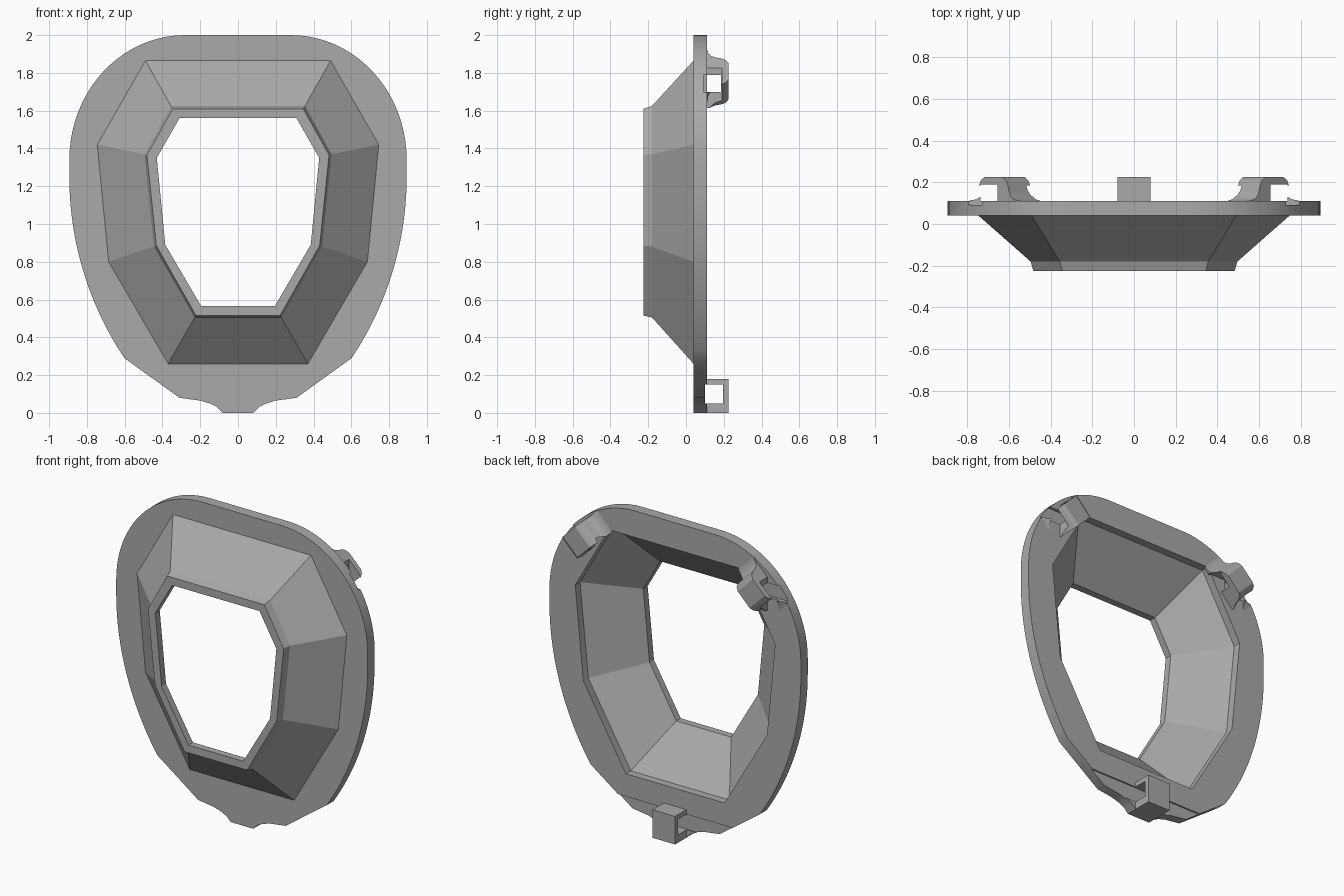
import bpy, bmesh, math
from mathutils import Matrix, Vector

if "Cube" in bpy.data.objects:
    bpy.data.objects.remove(bpy.data.objects["Cube"])

grey = bpy.data.materials.new("mid_grey")
grey.use_nodes = True
COLOUR = (0.4, 0.4, 0.4, 1)
grey.diffuse_color = COLOUR
grey.node_tree.nodes["Principled BSDF"].inputs["Base Color"].default_value = COLOUR


def mirrored(half):
    """Close a right-hand half outline (top to bottom) into a full loop."""
    return half + [(-x, z) for x, z in reversed(half)]


def finish(bm, name):
    bmesh.ops.recalc_face_normals(bm, faces=bm.faces)
    mesh = bpy.data.meshes.new(name)
    bm.to_mesh(mesh)
    bm.free()
    obj = bpy.data.objects.new(name, mesh)
    bpy.context.collection.objects.link(obj)
    mesh.materials.append(grey)
    return obj


def activate(obj):
    bpy.ops.object.select_all(action="DESELECT")
    obj.select_set(True)
    bpy.context.view_layer.objects.active = obj


def box(name, low, high):
    bm = bmesh.new()
    bmesh.ops.create_cube(bm, size=1)
    low, high = Vector(low), Vector(high)
    for v in bm.verts:
        v.co = (low + high) / 2 + v.co * (high - low)
    return finish(bm, name)


def cut(obj, low, high):
    cutter = box("cutter", low, high)
    cutter.hide_render = True
    mod = obj.modifiers.new("cut", "BOOLEAN")
    mod.operation = "DIFFERENCE"
    mod.solver = "EXACT"
    mod.object = cutter
    activate(obj)
    bpy.ops.object.modifier_apply(modifier=mod.name)
    bpy.data.objects.remove(cutter)


def smooth(obj):
    activate(obj)
    bpy.ops.object.shade_smooth_by_angle(angle=math.radians(30))


# Octagonal outlines of the raised frame
base = mirrored([(0.49, 1.865), (0.745, 1.42), (0.685, 0.80), (0.37, 0.26)])
shoulder = mirrored([(0.355, 1.625), (0.495, 1.37), (0.445, 0.88), (0.23, 0.505)])
rim = mirrored([(0.345, 1.61), (0.482, 1.365), (0.432, 0.885), (0.222, 0.515)])
window = mirrored([(0.31, 1.56), (0.43, 1.35), (0.385, 0.89), (0.195, 0.565)])
opening = mirrored([(0.47, 1.83), (0.71, 1.41), (0.652, 0.81), (0.35, 0.295)])

# Raised frame: a closed loft through the outlines
bm = bmesh.new()
rings = []
for loop, y in ((base, 0.04), (shoulder, -0.18), (rim, -0.225),
                (window, -0.225), (window, -0.18), (opening, 0.06)):
    rings.append([bm.verts.new((x, y, z)) for x, z in loop])
for a, b in zip(rings, rings[1:] + rings[:1]):
    for i in range(len(a)):
        j = (i + 1) % len(a)
        bm.faces.new((a[i], a[j], b[j], b[i]))
finish(bm, "raised_frame")

# Back plate outline: elliptical shoulder, long side arc, scalloped chin
half = []
for i in range(21):
    t = math.pi / 2 * (1 - i / 20)
    half.append((0.28 + 0.613 * math.cos(t), 1.34 + 0.66 * math.sin(t)))
R = 1.727
for i in range(21):
    z = 1.25 - 0.96 * i / 20
    half.append((0.893 - R + math.sqrt(R * R - (1.25 - z) ** 2), z))
half += [(0.31, 0.08), (0.2, 0.065), (0.15, 0.05), (0.11, 0.03), (0.08, 0)]

curve = bpy.data.curves.new("back_plate", "CURVE")
curve.dimensions = "2D"
curve.fill_mode = "BOTH"
curve.extrude = 0.035
for loop in (mirrored(half), opening):
    spline = curve.splines.new("POLY")
    spline.points.add(len(loop) - 1)
    for p, (x, z) in zip(spline.points, loop):
        p.co = (x, z, 0, 1)
    spline.use_cyclic_u = True
plate = bpy.data.objects.new("back_plate", curve)
bpy.context.collection.objects.link(plate)
plate.matrix_world = Matrix.Translation((0, 0.075, 0)) @ Matrix.Rotation(math.pi / 2, 4, "X")
activate(plate)
bpy.ops.object.convert(target="MESH")
plate = bpy.context.view_layer.objects.active
bpy.ops.object.transform_apply(location=True, rotation=True, scale=True)
bm = bmesh.new()
bm.from_mesh(plate.data)
bmesh.ops.remove_doubles(bm, verts=bm.verts, dist=0.0001)
bmesh.ops.recalc_face_normals(bm, faces=bm.faces)
bm.to_mesh(plate.data)
bm.free()
plate.data.materials.clear()
plate.data.materials.append(grey)

# Shallow strap grooves in the back of the plate
cut(plate, (-1, 0.1, 0.05), (1, 0.2, 0.15))
for s in (-1, 1):
    xs = sorted((0.6 * s, 1.0 * s))
    cut(plate, (xs[0], 0.092, 1.7), (xs[1], 0.2, 1.79))
smooth(plate)

# Lower strap loop
loop = box("lower_strap_loop", (-0.08, 0.09, 0), (0.08, 0.225, 0.18))
cut(loop, (-1, 0.1, 0.05), (1, 0.195, 0.15))

# Upper strap loops: flared bell ridges set diagonally, with strap slots
flank = [(0.17, 0.1), (0.17, 0.11), (0.135, 0.118), (0.115, 0.135), (0.103, 0.16),
         (0.098, 0.185), (0.085, 0.21), (0.06, 0.225)]
bell = flank + [(-u, y) for u, y in reversed(flank)]
for s, side in ((-1, "right"), (1, "left")):
    along = Vector((s, 0, -1)).normalized()
    across = Vector((s, 0, 1)).normalized()
    centre = Vector((0.62 * s, 0, 1.755))
    bm = bmesh.new()
    face = bm.faces.new([bm.verts.new(centre + along * u - across * 0.075 + Vector((0, y, 0)))
                         for u, y in bell])
    out = bmesh.ops.extrude_face_region(bm, geom=[face])
    bmesh.ops.translate(bm, vec=across * 0.15,
                        verts=[v for v in out["geom"] if isinstance(v, bmesh.types.BMVert)])
    obj = finish(bm, side + "_upper_strap_loop")
    cut(obj, (-1, 0.09, 1.7), (1, 0.185, 1.79))
    xs = sorted((0.655 * s, 0.735 * s))
    cut(obj, (xs[0], 0.09, 1), (xs[1], 0.19, 2.2))
    smooth(obj)
